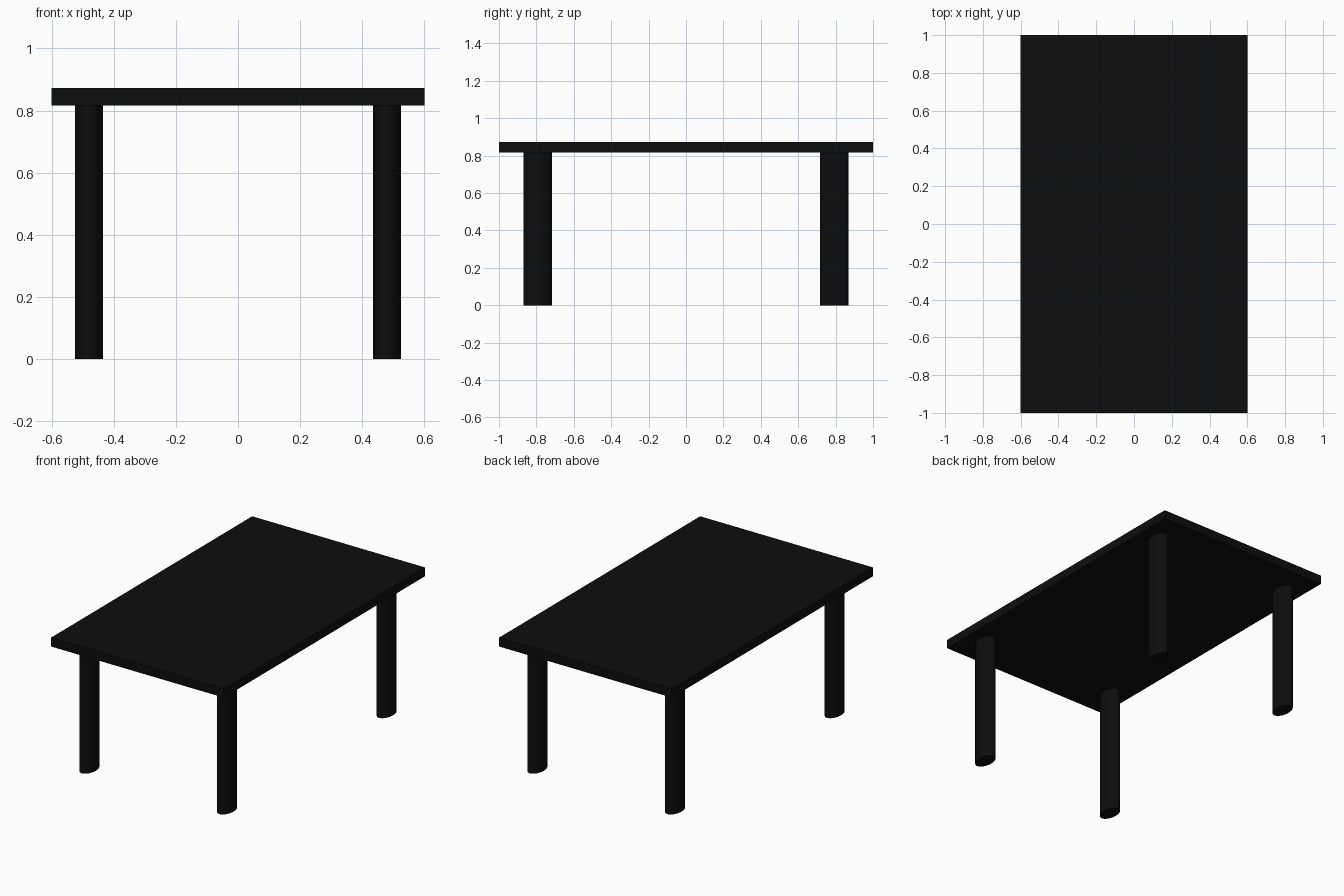
import bpy
from math import radians

if "Cube" in bpy.data.objects:
    bpy.data.objects.remove(bpy.data.objects["Cube"])

black = bpy.data.materials.new("black")
black.diffuse_color = (0.004, 0.004, 0.004, 1)
black.use_nodes = True
black.node_tree.nodes["Principled BSDF"].inputs["Base Color"].default_value = black.diffuse_color

TOP_Z, UNDER_Z = 0.872, 0.816

# Flat rectangular table top
bpy.ops.mesh.primitive_cube_add(size=1, location=(0, 0, (TOP_Z + UNDER_Z) / 2))
top = bpy.context.object
top.name = "table_top"
top.dimensions = (1.203, 2.0, TOP_Z - UNDER_Z)
bpy.ops.object.transform_apply(location=False, rotation=False, scale=True)
top.data.materials.append(black)


def leg(name, x, y):
    """Straight leg with an oval cross-section, longer along y."""
    bpy.ops.mesh.primitive_cylinder_add(vertices=32, radius=0.5, depth=1,
                                        location=(x, y, UNDER_Z / 2))
    ob = bpy.context.object
    ob.name = name
    ob.scale = (0.091, 0.152, UNDER_Z)
    bpy.ops.object.transform_apply(location=False, rotation=False, scale=True)
    bpy.ops.object.shade_smooth_by_angle(angle=radians(40))
    ob.data.materials.append(black)


# Four legs set in from the corners
for side, x in (("left", -0.48), ("right", 0.48)):
    for end, y in (("front", -0.793), ("back", 0.793)):
        leg(f"{end}_{side}_leg", x, y)
